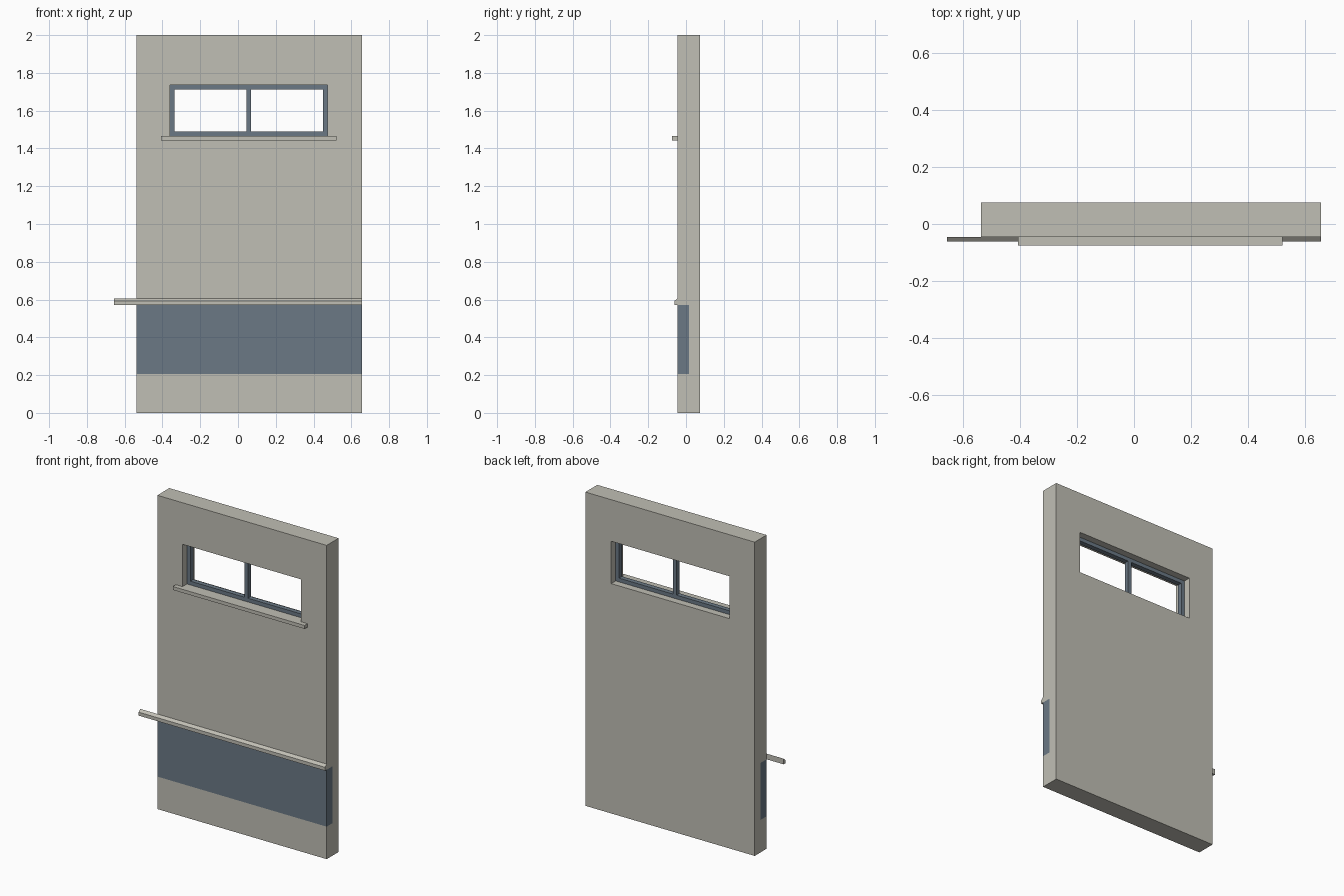
import bpy, bmesh

if "Cube" in bpy.data.objects:
    bpy.data.objects.remove(bpy.data.objects["Cube"])

def mat(name, rgb):
    m = bpy.data.materials.new(name)
    m.diffuse_color = (*rgb, 1)
    m.use_nodes = True
    m.node_tree.nodes["Principled BSDF"].inputs["Base Color"].default_value = m.diffuse_color
    return m

STONE = mat("warm grey render", (0.53, 0.52, 0.46))
BLUE = mat("slate blue", (0.145, 0.19, 0.235))

def prism(name, profile, x0, x1, m):
    """Extrude a (y, z) profile along x."""
    bm = bmesh.new()
    f = bm.faces.new([bm.verts.new((x0, y, z)) for y, z in profile])
    ext = bmesh.ops.extrude_face_region(bm, geom=[f])["geom"]
    vs = [g for g in ext if isinstance(g, bmesh.types.BMVert)]
    bmesh.ops.translate(bm, verts=vs, vec=(x1 - x0, 0, 0))
    bmesh.ops.recalc_face_normals(bm, faces=bm.faces)
    me = bpy.data.meshes.new(name)
    bm.to_mesh(me)
    bm.free()
    me.materials.append(m)
    o = bpy.data.objects.new(name, me)
    bpy.context.collection.objects.link(o)
    return o

def box(name, x, y, z, m):
    return prism(name, [(y[0], z[0]), (y[1], z[0]), (y[1], z[1]), (y[0], z[1])], *x, m)

L, R = -0.537, 0.657           # wall ends
F, B, P = -0.045, 0.075, 0.015  # wall front, wall back, panel back
Z0, Z1 = 0.207, 0.57           # panel band
WL, WR, WB, WT = -0.36, 0.475, 1.465, 1.735  # window opening

# Wall with a recess for the panel and a window opening
wall = prism("wall", [(F, 0), (B, 0), (B, 2), (F, 2), (F, Z1), (P, Z1), (P, Z0), (F, Z0)],
             L, R, STONE)
cutter = box("window_cutter", (WL, WR), (-0.3, 0.3), (WB, WT), STONE)
cutter.hide_render = True
cutter.hide_viewport = True
mod = wall.modifiers.new("opening", 'BOOLEAN')
mod.operation = 'DIFFERENCE'
mod.solver = 'EXACT'
mod.object = cutter

# Panel set flush in the wall
box("base_panel", (L, R), (F, P), (Z0, Z1), BLUE)

# Sloped ledge over the panel
prism("ledge", [(F, Z1), (-0.062, Z1), (-0.062, 0.592), (F, 0.606)], -0.657, R, STONE)

# Window sill
box("window_sill", (-0.407, 0.522), (-0.075, F), (1.443, WB), STONE)

# Window frame: rails, stiles and mullion
T, FY = 0.024, (0.0, 0.03)
for i, z in enumerate((WB, WT - T)):
    box(f"frame_rail_{i}", (WL, WR), FY, (z, z + T), BLUE)
for i, x in enumerate((WL, (WL + WR - T) / 2, WR - T)):
    box(f"frame_stile_{i}", (x, x + T), FY, (WB + T, WT - T), BLUE)
